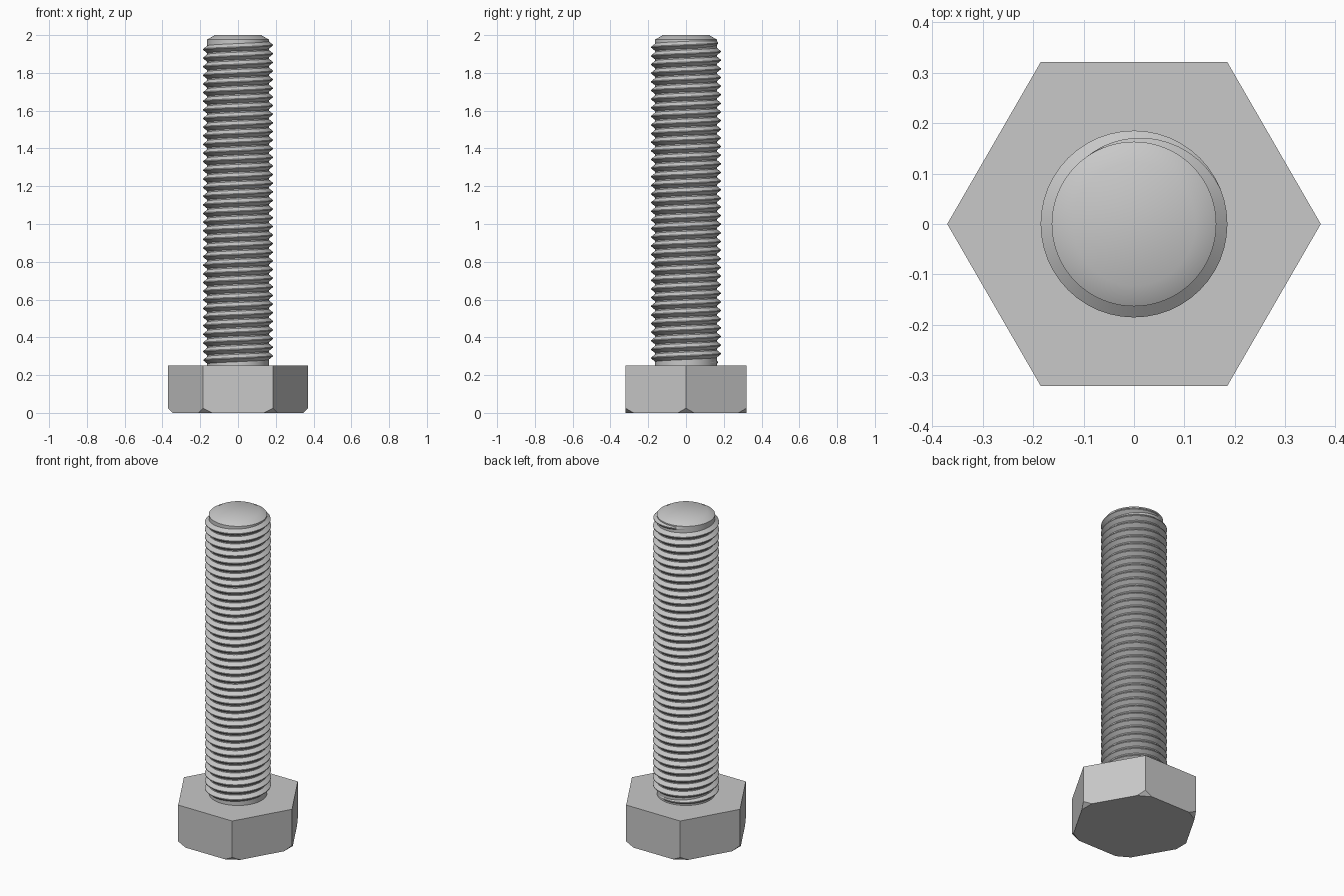
import bpy, bmesh
from math import pi, cos, sin, radians
from mathutils import Vector

if "Cube" in bpy.data.objects:
    bpy.data.objects.remove(bpy.data.objects["Cube"])

HEAD_TOP, TIP = 0.25, 2.0
ROOT, CREST, PITCH = 0.163, 0.185, 0.0457
SEGMENTS = 48

steel = bpy.data.materials.new("steel_grey")
steel.use_nodes = True
grey = (0.58, 0.58, 0.58, 1)
steel.diffuse_color = grey
steel.node_tree.nodes["Principled BSDF"].inputs["Base Color"].default_value = grey


def finish(bm, name, smooth=True):
    """Turn a bmesh into a named steel object."""
    bmesh.ops.recalc_face_normals(bm, faces=bm.faces)
    mesh = bpy.data.meshes.new(name)
    bm.to_mesh(mesh)
    bm.free()
    obj = bpy.data.objects.new(name, mesh)
    bpy.context.collection.objects.link(obj)
    mesh.materials.append(steel)
    if smooth:
        bpy.ops.object.select_all(action="DESELECT")
        obj.select_set(True)
        bpy.context.view_layer.objects.active = obj
        bpy.ops.object.shade_smooth_by_angle(angle=radians(30))
    return obj


# Hexagonal head with its six bottom corners cut off
bm = bmesh.new()
corners = [Vector((cos(i * pi / 3), sin(i * pi / 3), 0)) for i in range(6)]
base = bm.faces.new([bm.verts.new(c * 0.37) for c in corners])
top = bmesh.ops.extrude_face_region(bm, geom=[base])
bmesh.ops.translate(bm, vec=(0, 0, HEAD_TOP),
                    verts=[g for g in top["geom"] if isinstance(g, bmesh.types.BMVert)])
for c in corners:
    cut = bmesh.ops.bisect_plane(bm, geom=bm.verts[:] + bm.edges[:] + bm.faces[:],
                                 plane_co=c * 0.345, plane_no=c - Vector((0, 0, 1)),
                                 clear_outer=True)
    rim = [g for g in cut["geom_cut"] if isinstance(g, bmesh.types.BMEdge)]
    bmesh.ops.contextual_create(bm, geom=rim)
finish(bm, "hex_head", smooth=False)

# Shank core with a chamfered tip
bm = bmesh.new()
profile = [(ROOT, HEAD_TOP - 0.01), (ROOT, TIP - 0.023), (0.122, TIP), (0, TIP)]
points = [bm.verts.new((r, 0, z)) for r, z in profile]
edges = [bm.edges.new(pair) for pair in zip(points, points[1:])]
bmesh.ops.spin(bm, geom=points + edges, cent=(0, 0, 0), axis=(0, 0, 1),
               angle=2 * pi, steps=SEGMENTS * 2, use_duplicate=False)
bmesh.ops.remove_doubles(bm, verts=bm.verts, dist=0.0001)
finish(bm, "shank_core")

# Right-handed thread, fading into the core at both ends
bm = bmesh.new()
full_end = radians(22)
z_end = 1.95
fade_out, fade_in = radians(108), radians(150)
start = full_end - (z_end - HEAD_TOP - 0.012) / PITCH * 2 * pi
step = 2 * pi / SEGMENTS
count = int((full_end + fade_out - start) / step) + 1
previous = None
for i in range(count + 1):
    a = min(start + i * step, full_end + fade_out)
    z = z_end + PITCH * (a - full_end) / (2 * pi)
    f = max(0, min(1, (a - start) / fade_in, (full_end + fade_out - a) / fade_out))
    inner = ROOT - 0.001
    outer = inner + (CREST - inner) * f
    wide = PITCH * 0.45 * (0.3 + 0.7 * f)
    narrow = PITCH * 0.05
    section = [(inner, -wide), (outer, -narrow), (outer, narrow), (inner, wide)]
    ring = [bm.verts.new((r * cos(a), r * sin(a), max(z + dz, HEAD_TOP - 0.002)))
            for r, dz in section]
    if previous:
        for j in range(3):
            bm.faces.new((previous[j], ring[j], ring[j + 1], previous[j + 1]))
    previous = ring
# Orient the strip outward before finishing
thread = finish(bm, "screw_thread")
middle = thread.data.polygons[len(thread.data.polygons) // 6 * 3 + 1]
if middle.normal.dot(Vector((middle.center.x, middle.center.y, 0))) < 0:
    thread.data.flip_normals()
